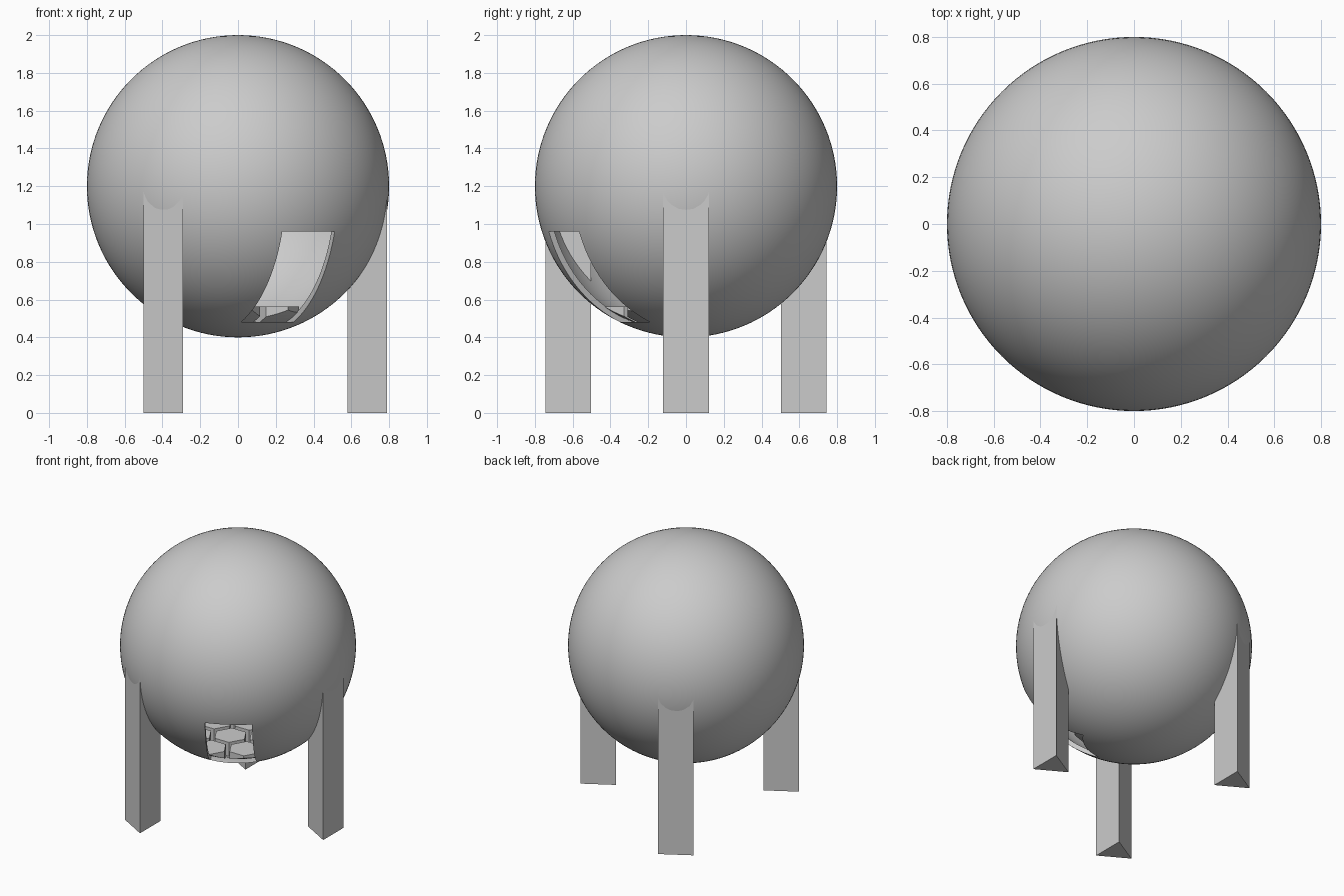
import bpy, bmesh
from math import cos, sin, pi, radians, sqrt, hypot
from mathutils import Matrix, Vector

if "Cube" in bpy.data.objects:
    bpy.data.objects.remove(bpy.data.objects["Cube"])

CENTRE = Vector((0, 0, 1.2))
R_OUT, R_IN = 0.8, 0.768


def make_object(name, bm):
    me = bpy.data.meshes.new(name)
    bm.to_mesh(me)
    bm.free()
    ob = bpy.data.objects.new(name, me)
    bpy.context.collection.objects.link(ob)
    return ob


def add_prism(bm, sides, radius, centre, z0, z1, turn=0.0):
    ring = [(centre[0] + radius * cos(turn + 2 * pi * i / sides),
             centre[1] + radius * sin(turn + 2 * pi * i / sides)) for i in range(sides)]
    low = [bm.verts.new((x, y, z0)) for x, y in ring]
    high = [bm.verts.new((x, y, z1)) for x, y in ring]
    bm.faces.new(low[::-1])
    bm.faces.new(high)
    for i in range(sides):
        j = (i + 1) % sides
        bm.faces.new((low[i], low[j], high[j], high[i]))


def add_ball(bm, radius, inward=False):
    made = bmesh.ops.create_uvsphere(bm, u_segments=128, v_segments=64, radius=radius,
                                     matrix=Matrix.Translation(CENTRE))
    if inward:
        faces = list({f for v in made["verts"] for f in v.link_faces})
        bmesh.ops.reverse_faces(bm, faces=faces)


def cut(ob, cutter, operation):
    mod = ob.modifiers.new("cut", "BOOLEAN")
    mod.operation = operation
    mod.solver = "EXACT"
    mod.object = cutter
    bpy.ops.object.select_all(action="DESELECT")
    bpy.context.view_layer.objects.active = ob
    ob.select_set(True)
    bpy.ops.object.modifier_apply(modifier=mod.name)
    bpy.data.objects.remove(cutter)


# Hollow round body
bm = bmesh.new()
add_ball(bm, R_OUT)
add_ball(bm, R_IN, inward=True)
body = make_object("round_body", bm)

# Window opening between two of the legs
bm = bmesh.new()
bmesh.ops.create_cube(bm, size=1, matrix=Matrix.Rotation(radians(-60), 4, "Z")
                      @ Matrix.Translation((0.55, 0, 0.72))
                      @ Matrix.Diagonal((1.1, 0.32, 0.48, 1)))
window = make_object("window_cutter", bm)
window.hide_render = True
cut(body, window, "DIFFERENCE")
bpy.ops.object.shade_smooth_by_angle(angle=radians(30))

# Three triangular legs, a flat face outward
for k, name in enumerate(("right_leg", "back_left_leg", "front_left_leg")):
    a = 2 * pi * k / 3
    bm = bmesh.new()
    add_prism(bm, 3, 0.14, (0.72 * cos(a), 0.72 * sin(a)), 0, 1.2, turn=a + pi)
    make_object(name, bm)

# Hexagonal floor tiles inside, trimmed to the inner wall
PITCH, GAP = 0.1377, 0.036
bm = bmesh.new()
for col in range(-3, 4):
    for row in range(-4, 5):
        x = 1.5 * PITCH * col
        y = sqrt(3) * PITCH * (row + 0.5 * (col % 2)) - 0.09
        if hypot(x, y) < 0.40:
            add_prism(bm, 6, PITCH - GAP / sqrt(3), (x, y), 0.44, 0.562)
tiles = make_object("floor_tiles", bm)
bm = bmesh.new()
add_ball(bm, R_IN + 0.004)
trim = make_object("tile_trimmer", bm)
trim.hide_render = True
cut(tiles, trim, "INTERSECT")
